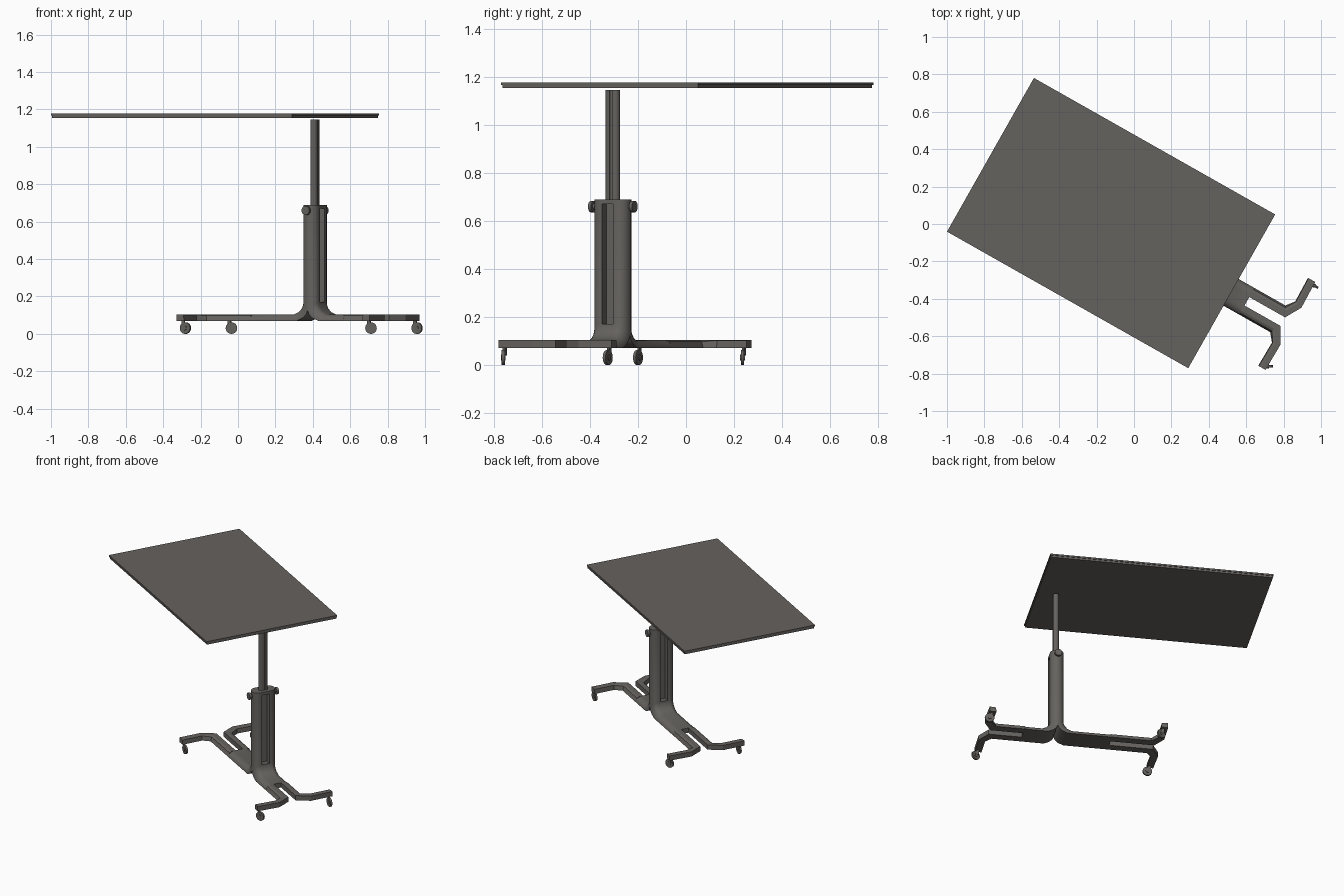
import bpy, bmesh, math
from mathutils import Matrix, Vector

if "Cube" in bpy.data.objects:
    bpy.data.objects.remove(bpy.data.objects["Cube"])

# local frame: x along the base, y across, origin under the column
ANG = math.radians(-29.5)
M = Matrix.Translation((0.412, -0.305, 0)) @ Matrix.Rotation(ANG, 4, 'Z')

mat = bpy.data.materials.new("warm dark grey metal")
mat.diffuse_color = (0.13, 0.122, 0.112, 1)
mat.use_nodes = True
mat.node_tree.nodes["Principled BSDF"].inputs["Base Color"].default_value = mat.diffuse_color


def finish(name, bm, world=M, smooth=True):
    bmesh.ops.transform(bm, matrix=world, verts=bm.verts)
    bmesh.ops.recalc_face_normals(bm, faces=bm.faces)
    me = bpy.data.meshes.new(name)
    bm.to_mesh(me)
    bm.free()
    ob = bpy.data.objects.new(name, me)
    bpy.context.collection.objects.link(ob)
    me.materials.append(mat)
    if smooth:
        bpy.ops.object.select_all(action='DESELECT')
        ob.select_set(True)
        bpy.context.view_layer.objects.active = ob
        bpy.ops.object.shade_smooth_by_angle(angle=math.radians(32))
    return ob


def loft(rings):
    """Closed solid through equal-length rings of points."""
    bm = bmesh.new()
    vs = [[bm.verts.new(p) for p in r] for r in rings]
    n = len(rings[0])
    for a, b in zip(vs, vs[1:]):
        for i in range(n):
            j = (i + 1) % n
            bm.faces.new((a[i], a[j], b[j], b[i]))
    bm.faces.new(vs[0])
    bm.faces.new(vs[-1])
    return bm


def box(bm, x0, x1, y0, y1, z0, z1):
    m = Matrix.Translation(((x0 + x1) / 2, (y0 + y1) / 2, (z0 + z1) / 2)) @ \
        Matrix.Diagonal((x1 - x0, y1 - y0, z1 - z0, 1))
    bmesh.ops.create_cube(bm, size=1, matrix=m)


def disc(bm, x, y, z, r, depth, turn=0.0, seg=24):
    """Cylinder with its axis across the base (local y), turned about z."""
    m = Matrix.Translation((x, y, z)) @ Matrix.Rotation(turn, 4, 'Z') @ \
        Matrix.Rotation(math.pi / 2, 4, 'X')
    bmesh.ops.create_cone(bm, cap_ends=True, segments=seg, radius1=r, radius2=r,
                          depth=depth, matrix=m)


# half-oval profile: (across, depth fraction)
S, R = 0.038, 0.044
arc = [i * math.pi / 16 for i in range(9)]
half = [(S + R * math.cos(a), math.sin(a)) for a in arc]
half += [(-v, t) for v, t in reversed(half)]

for side, reach, split, tag in ((1, 0.465, 0.22, "front"), (-1, 0.675, 0.36, "rear")):
    # column half bending outward into the leg
    inner = [(0, .69), (0, .125), (.008, .105), (.03, .085), (.065, .07), (split, .07)]
    outer = [(.044, .69), (.044, .165), (.052, .14), (.072, .118), (.105, .104), (split, .104)]
    rings = []
    for (iu, iz), (ou, oz) in zip(inner, outer):
        rings.append([(side * (iu + (ou - iu) * t), v, iz + (oz - iz) * t) for v, t in half])
    col = finish(tag + "_column_half_and_leg", loft(rings))

    # long recess in the flat of the column
    bm = bmesh.new()
    x0, x1 = sorted((side * 0.006, side * 0.08))
    box(bm, x0, x1, -0.026, 0.026, 0.17, 0.67)
    cut = finish(tag + "_slot_cutter", bm, smooth=False)
    cut.hide_render = True
    cut.hide_viewport = True
    mod = col.modifiers.new("slot", 'BOOLEAN')
    mod.operation = 'DIFFERENCE'
    mod.solver = 'EXACT'
    mod.object = cut

    for v in (1, -1):
        # forked foot: straight, short bend, then outward
        path = [Vector(p) for p in ((split - .005, .054), (reach - .04, .054),
                                    (reach + .003, .12), (reach, .27))]
        rings = []
        for i, p in enumerate(path):
            d0 = (p - path[i - 1]).normalized() if i else (path[1] - p).normalized()
            d1 = (path[i + 1] - p).normalized() if i < 3 else d0
            t = (d0 + d1).normalized()
            nrm = Vector((-t.y, t.x)) / max(0.5, t.dot(d0))
            k = 1.0 if i < 2 else 0.8
            prof = ((-.028, 0), (-.028, .034), (.004, .034), (.018, .027), (.028, 0)) if i < 2 \
                else ((-.028, 0), (-.028, .034), (.004, .034), (.024, .032), (.028, 0))
            rings.append([(side * (p.x + nrm.x * d * k), v * (p.y + nrm.y * d * k), .07 + z)
                          for d, z in prof])
        name = tag + ("_left" if v > 0 else "_right")
        finish(name + "_foot", loft(rings), smooth=False)

        # caster wheel, hub and fork
        turn = 0.0 if side * v > 0 else -ANG
        bm = bmesh.new()
        wx, wy = side * reach + 0.02, v * 0.25
        disc(bm, wx, wy, 0.031, 0.031, 0.013, turn)
        disc(bm, wx, wy, 0.031, 0.012, 0.02, turn, 12)
        box(bm, wx - .022, wx - .004, wy - .005, wy + .005, .04, .075)
        finish(name + "_caster", bm)

# grooved inner post
q = []
s, r = 0.013, 0.0185
for i in range(9):
    a = i * math.pi / 8
    q.append((r * math.cos(a), s + r * math.sin(a)))
q += [(-r, .006), (-.012, .006), (-.012, -.006), (-r, -.006)]
prof = q + [(-x, -y) for x, y in q]
finish("lifting_post", loft([[(x, y, z) for x, y in prof] for z in (0.68, 1.145)]))

# clamp knobs
bm = bmesh.new()
for v in (1, -1):
    disc(bm, 0, v * 0.085, 0.66, 0.012, 0.02, seg=16)
    disc(bm, 0, v * 0.098, 0.66, 0.024, 0.015)
finish("clamp_knobs", bm)

# table top: plate with a slightly inset lower layer
T = Matrix.Translation((-0.1225, 0.005, 0)) @ Matrix.Rotation(ANG, 4, 'Z')
bm = bmesh.new()
box(bm, -.741, .741, -.472, .472, 1.167, 1.178)
box(bm, -.737, .737, -.468, .468, 1.154, 1.167)
finish("table_top", bm, T, smooth=False)
